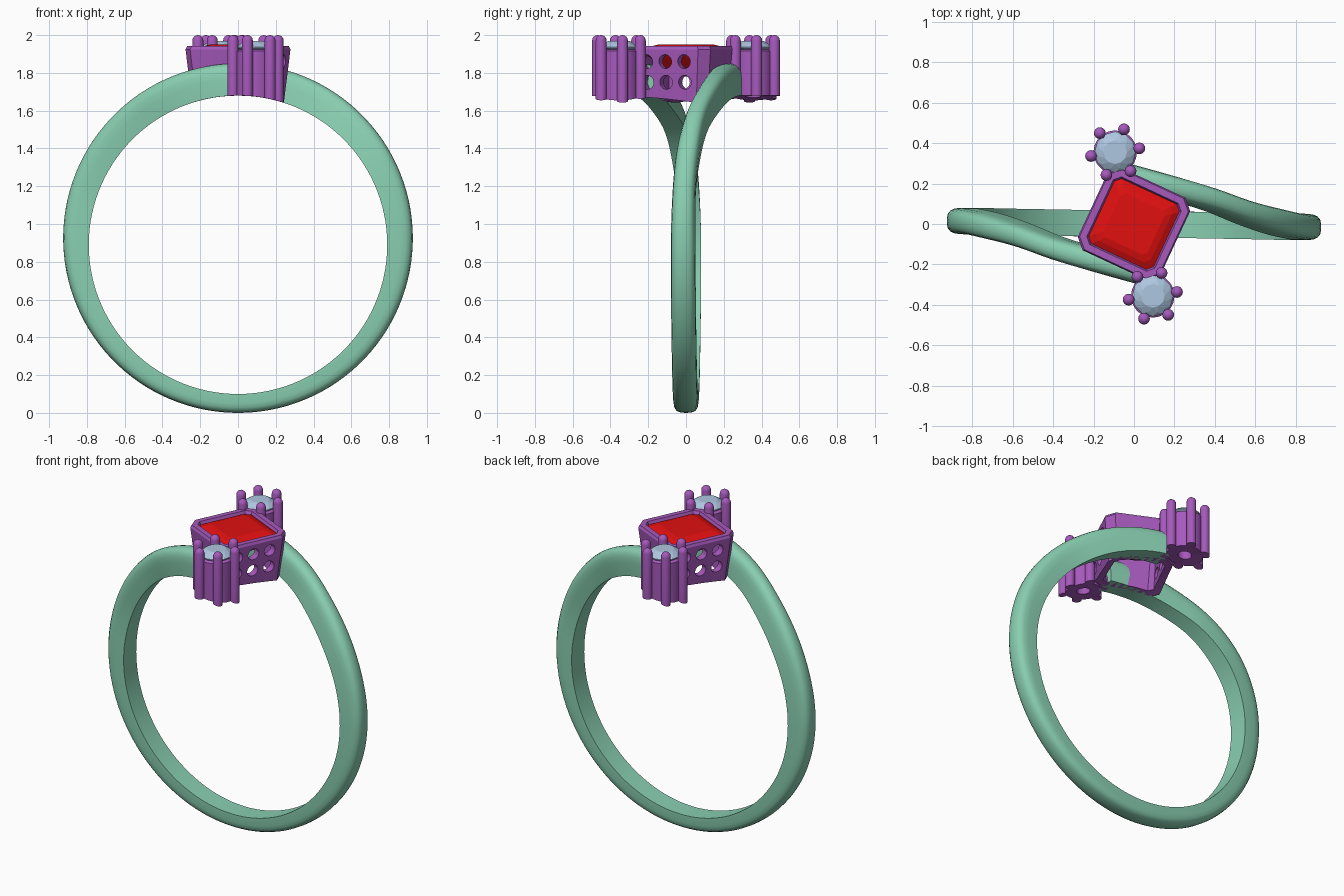
import bpy, bmesh, math
from mathutils import Vector, Matrix

if "Cube" in bpy.data.objects:
    bpy.data.objects.remove(bpy.data.objects["Cube"])

INNER_R, INNER_Z = 0.79, 0.89          # finger hole
TURN = Matrix.Rotation(math.radians(-25), 3, 'Z')


def material(name, rgb):
    m = bpy.data.materials.new(name)
    m.diffuse_color = (*rgb, 1)
    m.use_nodes = True
    m.node_tree.nodes["Principled BSDF"].inputs["Base Color"].default_value = m.diffuse_color
    return m


GREEN = material("band_green", (0.25, 0.62, 0.44))
PURPLE = material("setting_purple", (0.38, 0.10, 0.50))
RED = material("gem_red", (0.75, 0.005, 0.005))
BLUE = material("gem_blue", (0.42, 0.57, 0.75))


def finger_z(x):
    return INNER_Z + math.sqrt(INNER_R ** 2 - x * x)


def loft(bm, rings, closed=False):
    """Skin a list of equal-length rings; cap the ends unless closed."""
    vs = [[bm.verts.new(p) for p in r] for r in rings]
    n = len(vs[0])
    pairs = list(zip(vs, vs[1:])) + ([(vs[-1], vs[0])] if closed else [])
    for a, b in pairs:
        for i in range(n):
            j = (i + 1) % n
            bm.faces.new((a[i], a[j], b[j], b[i]))
    if not closed:
        bm.faces.new(vs[0][::-1])
        bm.faces.new(vs[-1])


def finish(bm, name, mat, smooth=None):
    bmesh.ops.recalc_face_normals(bm, faces=bm.faces)
    me = bpy.data.meshes.new(name)
    bm.to_mesh(me)
    bm.free()
    ob = bpy.data.objects.new(name, me)
    bpy.context.collection.objects.link(ob)
    me.materials.append(mat)
    if smooth:
        bpy.context.view_layer.objects.active = ob
        ob.select_set(True)
        bpy.ops.object.shade_smooth_by_angle(angle=math.radians(smooth))
        ob.select_set(False)
    return ob


def circle(c, r, z, n, phase=0.0):
    """Horizontal ring; z=None lets it follow the finger hole."""
    out = []
    for i in range(n):
        a = 2 * math.pi * (i + phase) / n
        x, y = c[0] + r * math.cos(a), c[1] + r * math.sin(a)
        out.append(Vector((x, y, finger_z(x) if z is None else z)))
    return out


def cut_square(h, c, z, sub=6):
    """Turned square with cut corners and subdivided sides."""
    out = []
    for k in range(4):
        rot = TURN @ Matrix.Rotation(k * math.pi / 2, 3, 'Z')
        for i in range(sub + 1):
            p = rot @ Vector((h, (h - c) * (2 * i / sub - 1), 0))
            p.z = finger_z(p.x) if z is None else z
            out.append(p)
    return out


# Bypass band: degrees from bottom, front edge y, back edge y
KEYS = [(0, -.065, .065), (45, -.075, .056), (90, -.08, .05), (110, -.07, .052),
        (125, -.048, .075), (140, 0, .115), (155, .07, .185), (170, .125, .25), (183, .16, .305)]


def edge_y(deg, col):
    i = max(k for k in range(len(KEYS) - 1) if KEYS[k][0] <= deg + 1e-6)

    def slope(k):
        if k == 0:
            return -.00022
        lo, hi = KEYS[k - 1], KEYS[min(k + 1, len(KEYS) - 1)]
        return (hi[col] - lo[col]) / (hi[0] - lo[0])
    a, b = KEYS[i], KEYS[i + 1]
    d = b[0] - a[0]
    t = (deg - a[0]) / d
    return ((2*t**3 - 3*t*t + 1) * a[col] + (t**3 - 2*t*t + t) * d * slope(i)
            + (3*t*t - 2*t**3) * b[col] + (t**3 - t*t) * d * slope(i + 1))


def band_section(deg):
    s = 1 if deg >= 0 else -1
    f, b = edge_y(abs(deg), 1), edge_y(abs(deg), 2)
    if s < 0:
        f, b = -b, -f
    ph = math.radians(deg)
    t = 0.135 - 0.035 * math.cos(ph)
    # flat inside, rounded outer corners and slightly domed outside
    prof = [(0, 0), (0, .5 * t), (.03, .72 * t), (.1, .87 * t), (.22, .96 * t), (.38, .99 * t), (.5, t)]
    prof += [(1 - w, h) for w, h in prof[-2::-1]]
    return [Vector(((INNER_R + h) * math.sin(ph), f + (b - f) * w,
                    INNER_Z - (INNER_R + h) * math.cos(ph))) for w, h in prof]


bm = bmesh.new()
loft(bm, [band_section(-183 + 3 * i) for i in range(123)])
finish(bm, "bypass_band", GREEN, 40)

# Central box setting with drilled side walls
bm = bmesh.new()
loft(bm, [cut_square(.197, .045, None), cut_square(.225, .05, 1.925), cut_square(.218, .05, 1.942),
          cut_square(.185, .03, 1.942), cut_square(.172, .025, 1.91), cut_square(.155, .03, None)], closed=True)
box = finish(bm, "center_setting", PURPLE)
bm = bmesh.new()
for v in (-.13, -.02, .09):
    for z in (1.75, 1.86):
        for side in (-1, 1):
            loft(bm, [[TURN @ Vector((side * u, side * v + .037 * math.cos(a), z + .037 * math.sin(a)))
                       for a in [2 * math.pi * i / 20 for i in range(20)]] for u in (.1, .3)])
cutter = finish(bm, "hole_cutter", PURPLE)
cutter.hide_render = True
mod = box.modifiers.new("holes", 'BOOLEAN')
mod.operation, mod.object, mod.solver = 'DIFFERENCE', cutter, 'EXACT'
deps = bpy.context.evaluated_depsgraph_get()
drilled = bpy.data.meshes.new_from_object(box.evaluated_get(deps))
box.modifiers.clear()
box.data = drilled
bpy.data.objects.remove(cutter)

# Step-cut central gem
bm = bmesh.new()
loft(bm, [cut_square(h, c, z, 1) for h, c, z in
          [(.03, .01, 1.78), (.10, .02, 1.83), (.15, .025, 1.88), (.18, .03, 1.915),
           (.18, .03, 1.922), (.15, .025, 1.94), (.12, .02, 1.949)]])
finish(bm, "center_gem", RED)

# Two side stones in six-prong collets
for s, label in ((1, "front"), (-1, "back")):
    c = (s * .093, s * -.355)
    bm = bmesh.new()
    loft(bm, [circle(c, .107, None, 36), circle(c, .107, 1.915, 36), circle(c, .09, 1.925, 36),
              circle(c, .04, 1.86, 36), circle(c, .04, None, 36)], closed=True)
    finish(bm, label + "_collet", PURPLE, 35)
    bm = bmesh.new()
    for k in range(6):
        a = math.radians(9 + 60 * k)
        p = (c[0] + .121 * math.cos(a), c[1] + .121 * math.sin(a))
        loft(bm, [circle(p, .029, None, 16)] +
             [circle(p, .029 * math.cos(e), 1.971 + .029 * math.sin(e), 16)
              for e in [math.radians(d) for d in (0, 22, 45, 66, 84)]])
    finish(bm, label + "_prongs", PURPLE, 50)
    bm = bmesh.new()
    loft(bm, [circle(c, r, z, 12, ph) for r, z, ph in
              [(.008, 1.86, 0), (.102, 1.932, 0), (.102, 1.938, 0), (.083, 1.953, .5), (.058, 1.968, 1)]])
    bmesh.ops.triangulate(bm, faces=[f for f in bm.faces if len(f.verts) == 4])
    finish(bm, label + "_stone", BLUE)
